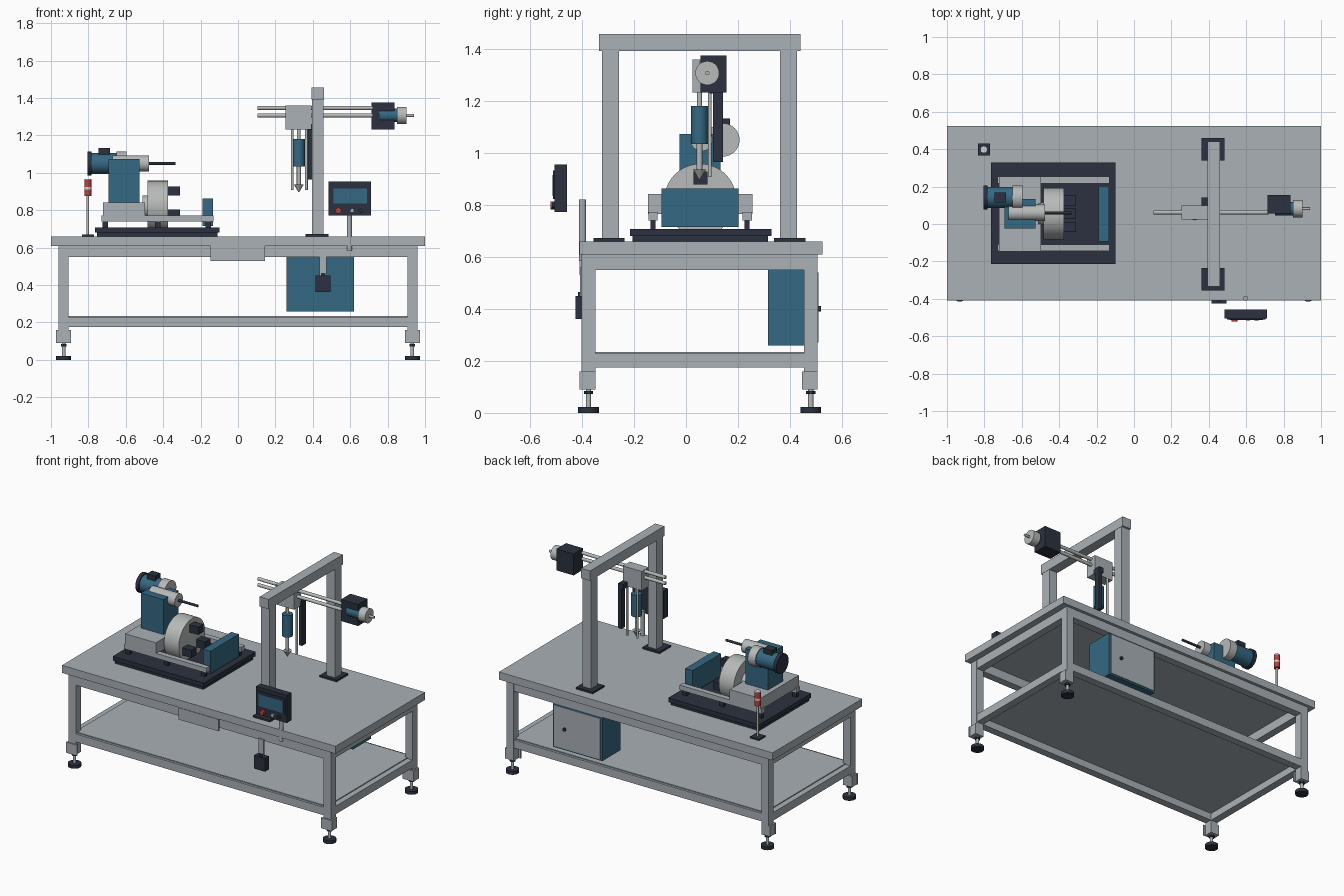
import bpy, math
from mathutils import Vector


def mat(name, rgb):
    m = bpy.data.materials.new(name)
    m.diffuse_color = (*rgb, 1)
    return m


GREY = mat("frame_grey", (0.40, 0.44, 0.47))
METAL = mat("bare_metal", (0.48, 0.49, 0.49))
BLUE = mat("machine_blue", (0.035, 0.14, 0.225))
DARK = mat("dark_slate", (0.024, 0.031, 0.050))
RED = mat("signal_red", (0.52, 0.05, 0.045))
WHITE = mat("signal_white", (0.70, 0.70, 0.70))


def finish(ob, name, m):
    ob.name = name
    ob.data.materials.append(m)
    return ob


def box(name, x, y, z, m):
    """Box given by its (min, max) range on each axis."""
    bpy.ops.mesh.primitive_cube_add(size=1)
    ob = bpy.context.object
    for v in ob.data.vertices:
        v.co = [r[0] if c < 0 else r[1] for c, r in zip(v.co, (x, y, z))]
    return finish(ob, name, m)


def cyl(name, a, b, r, m, r2=None, n=32):
    """Cylinder or cone from point a to point b."""
    a, b = Vector(a), Vector(b)
    d = b - a
    bpy.ops.mesh.primitive_cone_add(vertices=n, radius1=r, radius2=r if r2 is None else r2,
                                    depth=d.length, location=(a + b) / 2,
                                    rotation=d.to_track_quat('Z', 'Y').to_euler())
    bpy.ops.object.shade_smooth_by_angle(angle=math.radians(35))
    return finish(bpy.context.object, name, m)


def xcyl(name, x, y, z, r, m, n=32):
    return cyl(name, (x[0], y, z), (x[1], y, z), r, m, n=n)


def zcyl(name, x, y, z, r, m, n=32):
    return cyl(name, (x, y, z[0]), (x, y, z[1]), r, m, n=n)


# Table: top, shelf, rails, legs and levelling feet
box("table_top", (-1, 1), (-0.41, 0.525), (0.61, 0.66), GREY)
box("lower_shelf", (-0.92, 0.92), (-0.385, 0.49), (0.222, 0.234), GREY)
for z0, z1, tag in ((0.55, 0.61, "upper"), (0.175, 0.228, "lower")):
    for y in (-0.375, 0.48):
        box(tag + "_long_rail", (-0.905, 0.905), (y - 0.025, y + 0.025), (z0, z1), GREY)
    for x in (-0.932, 0.932):
        box(tag + "_end_rail", (x - 0.025, x + 0.025), (-0.35, 0.455), (z0, z1), GREY)
for s in (-1, 1):
    for y in (-0.375, 0.48):
        x = s * 0.932
        box("leg", (x - 0.027, x + 0.027), (y - 0.026, y + 0.026), (0.09, 0.61), GREY)
        box("leg_bracket", (x - 0.04, x + 0.04), (y - 0.034, y - 0.026), (0.09, 0.16), GREY)
        xi = x + s * 0.027
        box("leg_side_bracket", sorted((xi, xi + s * 0.01)), (y - 0.034, y + 0.026),
            (0.09, 0.16), GREY)
        zcyl("foot_rod", x, y, (0.02, 0.09), 0.010, METAL, 16)
        zcyl("foot_nut", x, y, (0.072, 0.084), 0.018, DARK, 6)
        zcyl("foot_pad", x, y, (0, 0.022), 0.04, DARK)

# Front name plate and hanging pendant switch
box("front_plate", (-0.148, 0.145), (-0.41, -0.398), (0.53, 0.608), GREY)
box("pendant_strap", (0.437, 0.473), (-0.408, -0.398), (0.45, 0.56), GREY)
box("pendant_box", (0.415, 0.495), (-0.425, -0.385), (0.362, 0.45), DARK)
box("pendant_cap", (0.445, 0.467), (-0.416, -0.394), (0.45, 0.464), DARK)

# Electrical cabinet with rear door
box("cabinet", (0.26, 0.62), (0.315, 0.503), (0.26, 0.55), BLUE)
box("cabinet_door", (0.272, 0.608), (0.503, 0.509), (0.27, 0.54), GREY)
cyl("door_knob", (0.53, 0.508, 0.40), (0.53, 0.519, 0.40), 0.011, DARK, n=16)

# Operator panel on its post
zcyl("panel_post", 0.596, -0.398, (0.585, 0.82), 0.014, GREY)
box("panel_case", (0.485, 0.71), (-0.505, -0.458), (0.772, 0.955), DARK)
box("panel_bezel", (0.497, 0.702), (-0.511, -0.505), (0.823, 0.932), DARK)
box("panel_screen", (0.511, 0.69), (-0.514, -0.508), (0.835, 0.915), BLUE)
for x, r, m, d in ((0.537, 0.016, RED, 0.522), (0.61, 0.011, METAL, 0.515), (0.655, 0.011, DARK, 0.515)):
    cyl("panel_button", (x, -0.50, 0.798), (x, -d, 0.798), r, m, n=20)

# Signal tower
box("tower_base", (-0.835, -0.769), (0.365, 0.431), (0.66, 0.67), DARK)
zcyl("tower_pole", -0.803, 0.398, (0.67, 0.88), 0.007, METAL, 16)
for z0, z1, m in ((0.875, 0.912, RED), (0.912, 0.924, WHITE), (0.924, 0.962, RED), (0.962, 0.968, WHITE)):
    zcyl("tower_lamp", -0.803, 0.398, (z0, z1), 0.019, m, 24)

# Machine bed with slide rails
box("bed_underplate", (-0.755, -0.11), (-0.205, 0.315), (0.66, 0.68), DARK)
box("bed_plate", (-0.765, -0.10), (-0.215, 0.328), (0.68, 0.708), DARK)
for y in (-0.127, 0.235):
    box("slide_rail", (-0.73, -0.13), (y - 0.018, y + 0.018), (0.74, 0.772), GREY)
    for x in (-0.71, -0.43, -0.16):
        box("rail_support", (x - 0.015, x + 0.015), (y - 0.01, y + 0.01), (0.705, 0.742), DARK)
box("slide_carriage", (-0.722, -0.498), (-0.146, 0.255), (0.765, 0.842), GREY)
box("head_column", (-0.692, -0.527), (-0.025, 0.133), (0.84, 1.073), BLUE)
box("end_plate", (-0.19, -0.135), (-0.094, 0.202), (0.715, 0.863), BLUE)

# Chuck with three jaws
CY, CZ = 0.055, 0.82
xcyl("chuck_disc", (-0.483, -0.375), CY, CZ, 0.138, METAL, 48)
xcyl("chuck_hub", (-0.51, -0.483), CY, CZ, 0.06, METAL)
for k in range(3):
    a = math.radians(90 + 120 * k)
    y, z = CY + 0.083 * math.cos(a), CZ + 0.083 * math.sin(a)
    jaw = box("chuck_jaw", (-0.034, 0.034), (-0.027, 0.027), (-0.025, 0.025), DARK)
    jaw.location = (-0.344, y, z)

# Drive motor and drill spindle on the column
MY, MZ = 0.142, 1.05
xcyl("motor_fan_cover", (-0.805, -0.782), MY, MZ, 0.064, DARK)
xcyl("motor_body", (-0.782, -0.65), MY, MZ, 0.056, BLUE)
xcyl("motor_flange", (-0.65, -0.595), MY, MZ, 0.064, METAL)
box("motor_terminal_box", (-0.747, -0.685), (MY - 0.027, MY + 0.027), (1.09, 1.132), DARK)
xcyl("spindle_housing", (-0.67, -0.475), 0.06, MZ, 0.043, METAL)
xcyl("drill_shaft", (-0.475, -0.335), 0.06, MZ, 0.008, DARK, 16)

# Gantry portal
for y in (-0.291, 0.394):
    box("gantry_post", (0.395, 0.457), (y - 0.033, y + 0.033), (0.67, 1.392), GREY)
    s = -1 if y < 0 else 1
    box("gantry_base", (0.36, 0.483), (y - 0.06 + s * 0.005, y + 0.06 + s * 0.005), (0.66, 0.672), DARK)
box("gantry_beam", (0.393, 0.459), (-0.335, 0.44), (1.392, 1.457), GREY)

# Horizontal feed axis
for z in (1.347, 1.307):
    xcyl("feed_rod", (0.105, 0.72), 0.062, z, 0.011, METAL, 20)
box("feed_block", (0.255, 0.393), (0.025, 0.098), (1.233, 1.36), GREY)
box("feed_gearbox", (0.713, 0.838), (0.056, 0.155), (1.233, 1.375), DARK)
xcyl("feed_motor", (0.755, 0.85), 0.082, 1.307, 0.036, BLUE)
xcyl("feed_handwheel", (0.85, 0.902), 0.082, 1.307, 0.046, METAL, 28)
xcyl("feed_shaft", (0.90, 0.94), 0.082, 1.307, 0.008, METAL, 16)

# Vertical tool head
for x in (0.29, 0.366):
    zcyl("guide_rod", x, 0.092, (0.907, 1.24), 0.007, METAL, 16)
zcyl("tool_stem", 0.325, 0.052, (1.17, 1.24), 0.010, METAL, 16)
zcyl("tool_motor", 0.325, 0.052, (1.035, 1.18), 0.032, BLUE)
zcyl("tool_shaft", 0.325, 0.052, (0.93, 1.035), 0.011, METAL, 16)
cyl("tool_tip", (0.325, 0.052, 0.937), (0.325, 0.052, 0.897), 0.026, METAL, r2=0.002, n=24)
box("cable_column", (0.372, 0.396), (0.103, 0.142), (0.965, 1.23), DARK)
box("cable_column_mount", (0.36, 0.396), (0.09, 0.142), (1.228, 1.262), DARK)
